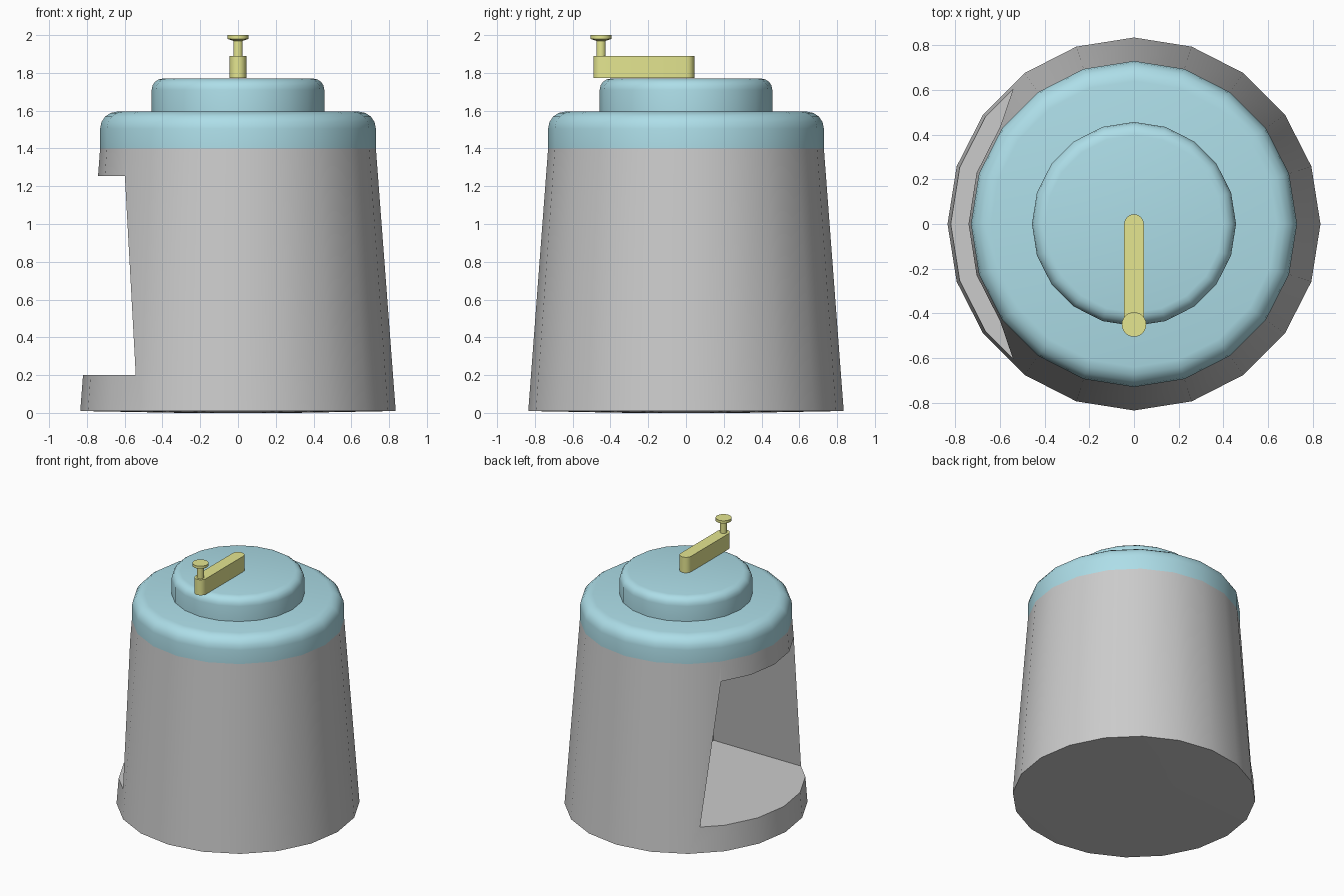
import bpy, bmesh, math

if "Cube" in bpy.data.objects:
    bpy.data.objects.remove(bpy.data.objects["Cube"])


def material(name, rgb):
    m = bpy.data.materials.new(name)
    m.diffuse_color = (*rgb, 1)
    m.use_nodes = True
    m.node_tree.nodes["Principled BSDF"].inputs["Base Color"].default_value = m.diffuse_color
    return m


def finish(name, bm, mat=None, smooth=True):
    bmesh.ops.recalc_face_normals(bm, faces=bm.faces)
    me = bpy.data.meshes.new(name)
    bm.to_mesh(me)
    bm.free()
    ob = bpy.data.objects.new(name, me)
    bpy.context.collection.objects.link(ob)
    if mat:
        me.materials.append(mat)
    if smooth:
        shade(ob)
    return ob


def shade(ob):
    bpy.ops.object.select_all(action='DESELECT')
    ob.select_set(True)
    bpy.context.view_layer.objects.active = ob
    bpy.ops.object.shade_smooth_by_angle(angle=math.radians(35))


def lathe(name, profile, sides, mat=None, y=0):
    """Closed solid of revolution from (radius, z) pairs, bottom to top."""
    bm = bmesh.new()
    rings = [[bm.verts.new((r * math.cos(a), y + r * math.sin(a), z))
              for a in (2 * math.pi * i / sides for i in range(sides))]
             for r, z in profile]
    for lo, hi in zip(rings, rings[1:]):
        for i in range(sides):
            j = (i + 1) % sides
            bm.faces.new((lo[i], lo[j], hi[j], hi[i]))
    bm.faces.new(rings[0][::-1])
    bm.faces.new(rings[-1])
    return finish(name, bm, mat)


def prism(name, bottom, top, mat=None, smooth=True):
    """Join two outlines of equal point count into a solid."""
    bm = bmesh.new()
    lo, hi = ([bm.verts.new(p) for p in ring] for ring in (bottom, top))
    bm.faces.new(lo[::-1])
    bm.faces.new(hi)
    for i in range(len(lo)):
        j = (i + 1) % len(lo)
        bm.faces.new((lo[i], lo[j], hi[j], hi[i]))
    return finish(name, bm, mat, smooth)


def rounded(r, z0, z1, bevel, steps=4):
    """Profile of a drum with a rounded top rim."""
    arc = [math.pi / 2 * k / steps for k in range(steps + 1)]
    return [(r, z0)] + [(r - bevel + bevel * math.cos(a),
                         z1 - bevel + bevel * math.sin(a)) for a in arc]


blue = material("lid_blue", (0.42, 0.73, 0.81))
yellow = material("crank_yellow", (0.78, 0.79, 0.28))

# Tapered body with a very slightly bulging base
body = lathe("body", [(0.3, 0.0), (0.835, 0.01), (0.73, 1.4)], 20)

# Deep tapered recess on the left side
def outline(y, z):
    return [(-1, -y, z), (0.19, -y, z), (0.19, y, z), (-1, y, z)]

cutter = prism("recess_cutter", outline(0.605, 0.2), outline(0.436, 1.255), smooth=False)
cutter.hide_render = True
cutter.hide_viewport = True
cut = body.modifiers.new("recess", 'BOOLEAN')
cut.object = cutter
cut.operation = 'DIFFERENCE'
cut.solver = 'EXACT'

# Bake the cut so its edges can be shaded sharp
deps = bpy.context.evaluated_depsgraph_get()
baked = bpy.data.meshes.new_from_object(body.evaluated_get(deps))
body.modifiers.clear()
body.data = baked
bpy.data.objects.remove(cutter)
shade(body)

# Two-tier lid
lathe("lid", rounded(0.73, 1.4, 1.595, 0.09), 20, blue)
lathe("lid_top", rounded(0.457, 1.59, 1.77, 0.06), 20, blue)

# Crank arm with rounded ends
def stadium(z, r=0.044, front=-0.447, back=0.0, n=8):
    pts = [(r * math.cos(math.pi * k / n), back + r * math.sin(math.pi * k / n), z)
           for k in range(n + 1)]
    return pts + [(-x, front - (y - back), z) for x, y, z in pts]

prism("crank_arm", stadium(1.772), stadium(1.89), yellow)

# Crank handle: stem and flared cap
lathe("crank_handle", [(0.025, 1.88), (0.025, 1.97), (0.055, 1.98), (0.055, 2.0)],
      24, yellow, y=-0.45)
